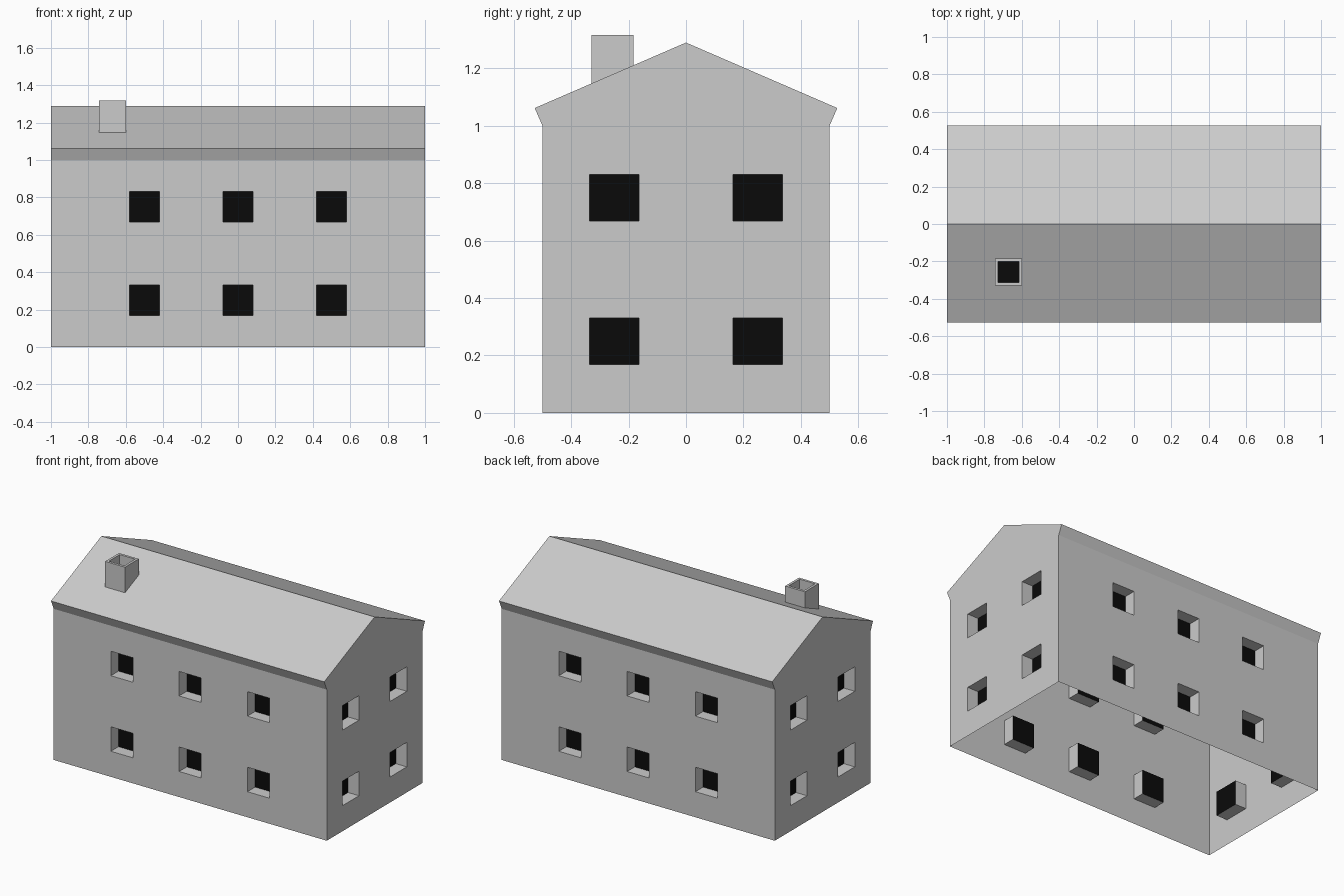
import bpy, bmesh
from mathutils import Vector

if "Cube" in bpy.data.objects:
    bpy.data.objects.remove(bpy.data.objects["Cube"])

black = bpy.data.materials.new("dark_opening")
black.diffuse_color = (0.003, 0.003, 0.003, 1)
black.use_nodes = True
black.node_tree.nodes["Principled BSDF"].inputs["Base Color"].default_value = black.diffuse_color
grey = bpy.data.materials.new("grey_wall")
grey.diffuse_color = (0.8, 0.8, 0.8, 1)
grey.use_nodes = True
grey.node_tree.nodes["Principled BSDF"].inputs["Base Color"].default_value = grey.diffuse_color

EAVE_Y, EAVE_Z, RIDGE = 0.527, 1.062, 1.29
DEPTH = 0.08
HX, HY, HZ = 0.081, 0.087, 0.081      # window half sizes


def roof_z(y):
    return RIDGE - abs(y) * (RIDGE - EAVE_Z) / EAVE_Y


def recess(bm, face, rim=0.0):
    """Sink a face inwards and paint its back black."""
    if rim:
        bmesh.ops.inset_individual(bm, faces=[face], thickness=rim)
    bmesh.ops.inset_individual(bm, faces=[face], thickness=0, depth=-DEPTH)
    face.material_index = 1


def finish(bm, name):
    me = bpy.data.meshes.new(name)
    bm.to_mesh(me)
    bm.free()
    me.materials.append(None)
    me.materials.append(black)
    me.materials[0] = grey
    ob = bpy.data.objects.new(name, me)
    bpy.context.collection.objects.link(ob)
    return ob


# House shell: gable profile extruded along x, open underneath
bm = bmesh.new()
half = [(0.5, 0), (0.5, 1), (EAVE_Y, EAVE_Z)]
profile = half + [(0, RIDGE)] + [(-y, z) for y, z in reversed(half)]
gable = bm.faces.new([bm.verts.new((-1, y, z)) for y, z in profile])
ext = bmesh.ops.extrude_face_region(bm, geom=[gable], use_keep_orig=True)
bmesh.ops.translate(bm, vec=(2, 0, 0),
                    verts=[v for v in ext["geom"] if isinstance(v, bmesh.types.BMVert)])
bmesh.ops.recalc_face_normals(bm, faces=bm.faces[:])
bm.normal_update()
bmesh.ops.delete(bm, geom=[f for f in bm.faces if f.normal.z < -0.99], context='FACES')

# Window openings: cut along the window edges, then sink each window face
rows, xs, ys = (0.25, 0.75), (-0.5, 0, 0.5), (-0.25, 0.25)
for axis, centres, h in ((0, xs, HX), (1, ys, HY), (2, rows, HZ)):
    for c in centres:
        for s in (-h, h):
            co, no = Vector(), Vector()
            co[axis], no[axis] = c + s, 1
            bmesh.ops.bisect_plane(bm, geom=bm.verts[:] + bm.edges[:] + bm.faces[:],
                                   plane_co=co, plane_no=no, dist=1e-5)
bm.normal_update()
spots = [Vector((x, y, z)) for z in rows for x in xs for y in (-0.5, 0.5)]
spots += [Vector((x, y, z)) for z in rows for x in (-1, 1) for y in ys]
windows = [f for f in bm.faces
           if any((f.calc_center_median() - p).length < 0.02 for p in spots)]
for f in windows:
    recess(bm, f)
finish(bm, "house_shell")

# Chimney: box whose foot follows the roof slope, with a flue hole
bm = bmesh.new()
bmesh.ops.create_cube(bm, size=0.145)
for v in bm.verts:
    top = v.co.z > 0
    v.co.x -= 0.67
    v.co.y -= 0.256
    v.co.z = 1.317 if top else roof_z(v.co.y)
bm.normal_update()
bmesh.ops.delete(bm, geom=[f for f in bm.faces if f.normal.z < -0.5], context='FACES')
recess(bm, next(f for f in bm.faces if f.normal.z > 0.99), rim=0.023)
finish(bm, "chimney")
